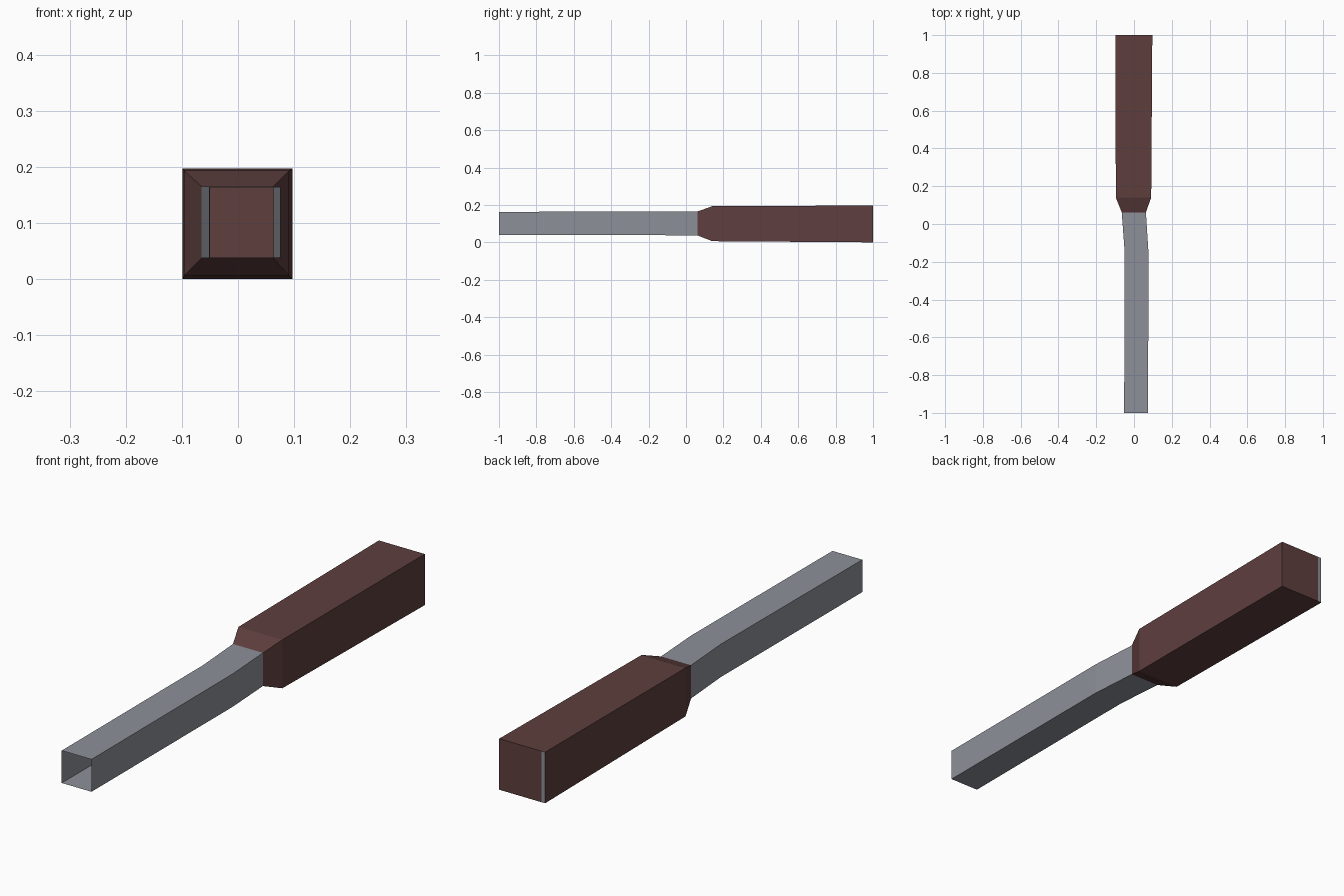
import bpy, bmesh

if "Cube" in bpy.data.objects:
    bpy.data.objects.remove(bpy.data.objects["Cube"])


def material(name, rgb):
    m = bpy.data.materials.new(name)
    m.diffuse_color = (*rgb, 1)
    m.use_nodes = True
    m.node_tree.nodes["Principled BSDF"].inputs["Base Color"].default_value = m.diffuse_color
    return m


steel = material("steel grey", (0.27, 0.28, 0.32))
brown = material("dark brown", (0.112, 0.049, 0.048))


def square_tube(name, sections, mats, strip=0.0):
    """Skin rectangular sections (y, x0, x1, z0, z1); strip > 0 closes the far end."""
    bm = bmesh.new()
    rings = []
    for y, x0, x1, z0, z1 in sections:
        rings.append([bm.verts.new((x, y, z))
                      for x, z in ((x0, z0), (x1, z0), (x1, z1), (x0, z1))])
    for a, b in zip(rings, rings[1:]):
        for i in range(4):
            j = (i + 1) % 4
            bm.faces.new((a[i], a[j], b[j], b[i]))
    if strip:
        # end cap with a narrow grey strip along its left edge
        bl, br, tr, tl = rings[-1]
        low = bm.verts.new((bl.co.x + strip, bl.co.y, bl.co.z))
        high = bm.verts.new((tl.co.x + strip, tl.co.y, tl.co.z))
        bm.faces.new((low, br, tr, high))
        bm.faces.new((bl, low, high, tl)).material_index = 1
    bmesh.ops.recalc_face_normals(bm, faces=bm.faces)
    me = bpy.data.meshes.new(name)
    bm.to_mesh(me)
    bm.free()
    for m in mats:
        me.materials.append(m)
    ob = bpy.data.objects.new(name, me)
    bpy.context.collection.objects.link(ob)
    return ob


# Hollow shaft, open at the front, with a slight sideways kink near the handle
square_tube("shaft", [
    (-1.0, -0.052, 0.075, 0.038, 0.163),
    (-0.14, -0.050, 0.076, 0.038, 0.165),
    (0.062, -0.065, 0.063, 0.037, 0.165),
], [steel])

# Handle: flared shoulder, then a long, barely widening grip closed at the back
square_tube("handle", [
    (0.062, -0.065, 0.063, 0.037, 0.165),
    (0.14, -0.096, 0.091, 0.006, 0.193),
    (1.0, -0.099, 0.097, 0.0, 0.197),
], [brown, steel], strip=0.015)
